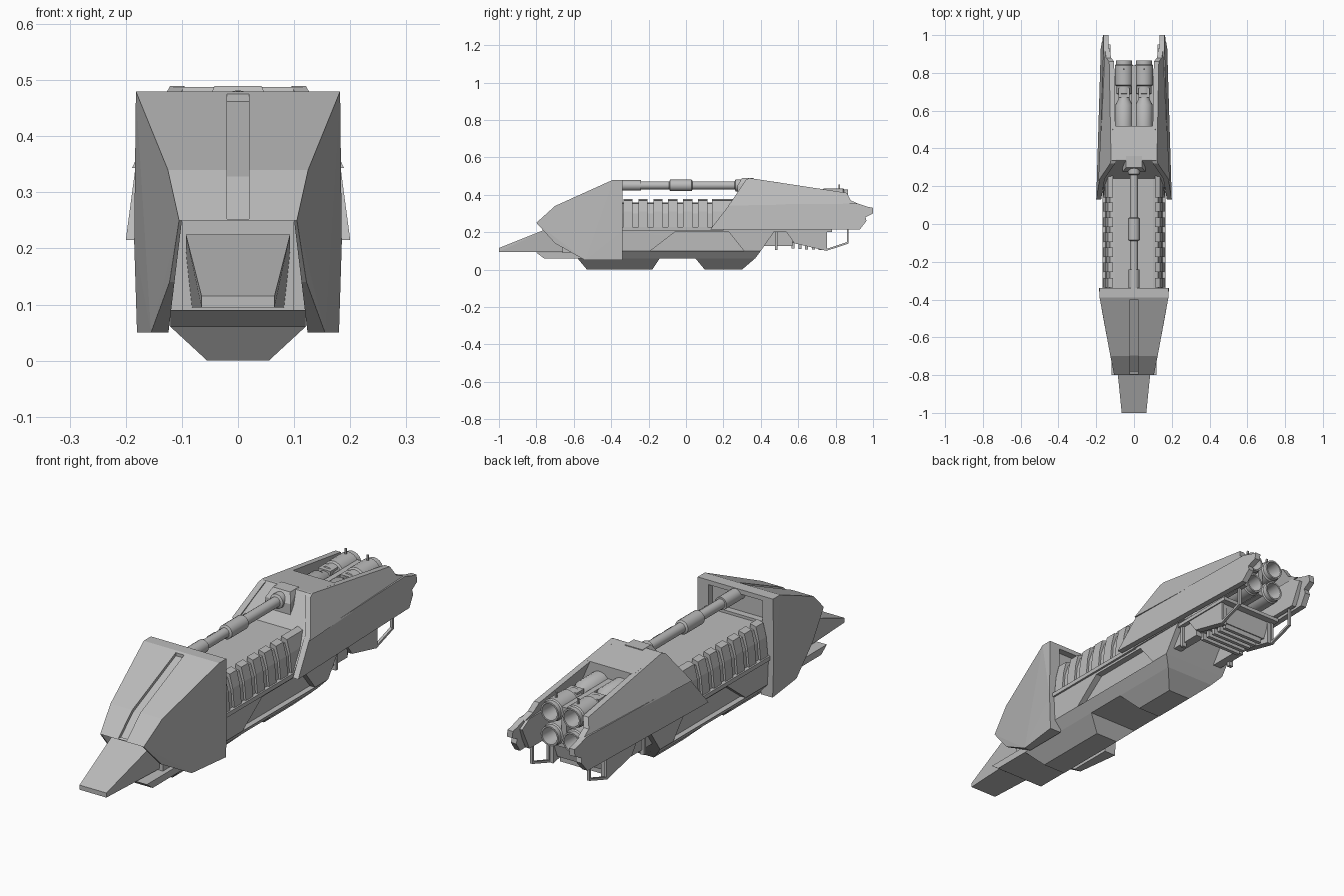
import bpy, bmesh, math
from mathutils import Vector

cube = bpy.data.objects.get("Cube")
if cube:
    bpy.data.objects.remove(cube, do_unlink=True)

GREY = (0.5, 0.5, 0.5, 1)
mat = bpy.data.materials.new("hull_grey")
mat.use_nodes = True
mat.diffuse_color = GREY
mat.node_tree.nodes["Principled BSDF"].inputs["Base Color"].default_value = GREY


def finish(name, bm):
    bmesh.ops.recalc_face_normals(bm, faces=bm.faces)
    me = bpy.data.meshes.new(name)
    bm.to_mesh(me)
    bm.free()
    me.materials.append(mat)
    ob = bpy.data.objects.new(name, me)
    bpy.context.collection.objects.link(ob)
    return ob


def solid(name, pts, mirror=True):
    """Faceted convex block through the points, symmetric across x if asked."""
    bm = bmesh.new()
    for x, y, z in pts:
        bm.verts.new((x, y, z))
        if mirror:
            bm.verts.new((-x, y, z))
    res = bmesh.ops.convex_hull(bm, input=bm.verts)
    junk = {v for v in res["geom_interior"] + res["geom_unused"]
            if isinstance(v, bmesh.types.BMVert)}
    bmesh.ops.delete(bm, geom=list(junk), context="VERTS")
    bmesh.ops.dissolve_limit(bm, angle_limit=0.02, verts=bm.verts, edges=bm.edges)
    return finish(name, bm)


def box(name, x0, x1, y0, y1, z0, z1):
    return solid(name, [(x, y, z) for x in (x0, x1) for y in (y0, y1) for z in (z0, z1)], False)


def pair(make, name, *args):
    for side, s in (("left", 1), ("right", -1)):
        make(f"{side}_{name}", s, *args)


def solid_side(name, s, pts):
    return solid(name, [(s * x, y, z) for x, y, z in pts], False)


def plate(name, s, outline, outer, thick):
    """Side outline in y-z, given a slanted outer surface and a thickness."""
    bm = bmesh.new()
    rings = [[bm.verts.new((s * (outer(y, z) - t), y, z)) for y, z in outline] for t in (0, thick)]
    for r in rings:
        bm.faces.new(r)
    n = len(outline)
    for i in range(n):
        j = (i + 1) % n
        bm.faces.new((rings[0][i], rings[0][j], rings[1][j], rings[1][i]))
    return finish(name, bm)


def lathe(name, x, z, profile, sides=20):
    """Turned part with its axis along y; profile is (y, radius)."""
    bm = bmesh.new()
    rings = []
    for y, r in profile:
        rings.append([bm.verts.new((x + r * math.cos(a), y, z + r * math.sin(a)))
                      for a in (2 * math.pi * k / sides for k in range(sides))])
    for a, b in zip(rings, rings[1:]):
        for k in range(sides):
            bm.faces.new((a[k], a[(k + 1) % sides], b[(k + 1) % sides], b[k]))
    bm.faces.new(rings[0])
    bm.faces.new(rings[-1])
    ob = finish(name, bm)
    bpy.ops.object.select_all(action="DESELECT")
    ob.select_set(True)
    bpy.context.view_layer.objects.active = ob
    bpy.ops.object.shade_smooth_by_angle(angle=math.radians(35))
    return ob


def cut(ob, cutter):
    mod = ob.modifiers.new("cut", "BOOLEAN")
    mod.operation = "DIFFERENCE"
    mod.solver = "EXACT"
    mod.object = cutter
    cutter.hide_render = True
    bpy.context.view_layer.update()
    me = bpy.data.meshes.new_from_object(ob.evaluated_get(bpy.context.evaluated_depsgraph_get()))
    ob.modifiers.clear()
    ob.data = me
    bpy.data.objects.remove(cutter, do_unlink=True)


# Front cowl, hollow below, with a centre groove and a recessed back wall
cowl = solid("front_cowl", [(.105, -.8, .25), (.125, -.7, .34), (.182, -.39, .48), (.182, -.34, .48),
                            (.185, -.34, .21), (.18, -.34, .05), (.155, -.54, .05), (.122, -.7, .14)])
cut(cowl, solid("channel", [(x, y, z) for y in (-1, 0) for x, z in ((.1, .25), (.11, .13), (.13, 0))]))
cut(cowl, plate("groove", 1, [(-.785, .245), (-.695, .328), (-.4, .462), (-.4, .55), (-.72, .42),
                              (-.84, .28)], lambda y, z: .02, .04))
cut(cowl, box("back_recess", -.13, .13, -.37, -.3, .37, .46))

# Beak and the hull beneath it
solid("beak", [(.065, -1, .115), (.065, -1, .095), (.093, -.725, .225), (.08, -.68, .095),
               (.093, -.5, .225), (.09, -.5, .095)])
solid("front_hull", [(.12, -.8, .09), (.12, -.76, .06), (.12, -.33, .06), (.12, -.33, .09)])
box("cowl_core", -.1, .1, -.66, -.33, .08, .26)

# Main lower hull with a recessed bay on each side
hull = solid("lower_hull", [(.12, -.36, .06), (.155, -.36, .1), (.16, -.36, .215),
                            (.12, .37, .06), (.155, .4, .1), (.157, .48, .215)])
for s in (1, -1):
    cut(hull, plate("bay", s, [(-.19, .1), (-.06, .2), (.23, .2), (.31, .1)], lambda y, z: .2, .07))

# Landing skids
for label, a, b, c, d in (("front", -.58, -.53, -.18, -.14), ("rear", .05, .1, .3, .37)):
    solid(label + "_skid", [(.12, a, .06), (.055, b, 0), (.055, c, 0), (.12, d, .06)])


# Ribbed middle deck
def slab(y0, y1, section):
    return [(x, y, z) for y in (y0, y1) for x, z in section]


solid("middle_deck", slab(-.36, .32, [(.152, .21), (.145, .3), (.128, .352), (.1, .358)]))
RIB = [(.162, .215), (.153, .31), (.138, .368), (.11, .376), (.11, .3)]
for i in range(6):
    y = -.335 + i * .08
    pair(solid_side, f"rib_{i + 1}", slab(y, y + .05, RIB))
pair(solid_side, "deck_panel", slab(.14, .3, RIB))
pair(solid_side, "side_rail", slab(-.35, .2, [(.14, .21), (.168, .21), (.168, .228), (.14, .228)]))

# Long gun barrel and its mount
lathe("barrel", 0, .45, [(-.38, .028), (-.24, .028), (-.24, .021), (-.09, .021), (-.085, .031),
                         (.03, .031), (.035, .022), (.26, .022), (.265, .032), (.36, .032)], 16)
solid("barrel_mount", [(.06, .275, .40), (.06, .275, .45), (.042, .3, .489), (.042, .36, .489),
                       (.06, .36, .4)])

# Rear shell: solid front block, two slanted armour plates per side
solid("rear_core", [(.165, .14, .215), (.16, .24, .345), (.116, .335, .488), (.116, .345, .488),
                    (.112, .52, .462), (.15, .52, .345), (.16, .52, .215)])
pair(plate, "lower_armour", [(.13, .215), (.235, .35), (.92, .352), (.97, .336), (1, .33), (1, .3),
                             (.96, .28), (.965, .26), (.93, .215)],
     lambda y, z: .2 - .11 * (z - .215) - .03 * (y - .13), .026)
pair(plate, "upper_armour", [(.228, .343), (.32, .48), (.34, .489), (.86, .41), (.88, .37), (.93, .348)],
     lambda y, z: .188 - .427 * (z - .345) - .046 * (y - .23), .026)
pair(plate, "inner_fin", [(.55, .22), (.55, .35), (.9, .35), (.95, .32), (.9, .22)],
     lambda y, z: .145, .02)

# Four engines
ENGINE = [(.5, .046), (.63, .046), (.66, .03), (.685, .03), (.69, .04), (.73, .04), (.735, .048),
          (.84, .048), (.845, .043), (.865, .043), (.865, .036), (.78, .03)]
for level, z in (("upper", .385), ("lower", .28)):
    for side, s in (("left", 1), ("right", -1)):
        lathe(f"{level}_{side}_engine", s * .053, z, ENGINE)
        box(f"{level}_{side}_engine_clamp", s * .053 - .03, s * .053 + .03, .67, .72, z - .035, z + .035)
pair(lambda n, s: box(n, s * .053 - .004, s * .053 + .004, .815, .823, .42, .456), "antenna")
box("engine_spine", -.012, .012, .5, .84, .25, .41)

# Tail pod with cross ribs, posts and wire guards
box("tail_floor", -.15, .15, .42, .78, .2, .216)
solid("tail_pod", [(.12, .5, .205), (.11, .56, .145), (.11, .73, .125), (.12, .75, .205)])
for i in range(5):
    y = .565 + i * .036
    box(f"pod_rib_{i + 1}", -.1, .1, y, y + .016, .112 - i * .002, .15)
pair(plate, "pod_side", [(.53, .21), (.58, .14), (.75, .1), (.75, .21)], lambda y, z: .145, .03)
pair(lambda n, s: box(n, s * .13 - .01, s * .13 + .01, .475, .49, .105, .21), "post")
pair(lambda n, s: box(n, s * .11 - .02, s * .11 + .02, .42, .57, .125, .205), "pipe_box")


def guard(name, s):
    path = [(.75, .21), (.75, .105), (.865, .143), (.865, .215)]
    for i, (a, b) in enumerate(zip(path, path[1:])):
        p, q = Vector((s * .138, *a)), Vector((s * .138, *b))
        d = (q - p).normalized()
        n = d.cross(Vector((1, 0, 0))) * .005
        w = Vector((.006, 0, 0))
        solid(f"{name}_{i + 1}", [e + u * n + v * w for e in (p - d * .004, q + d * .004)
                                  for u in (1, -1) for v in (1, -1)], False)


pair(guard, "wire_guard")
